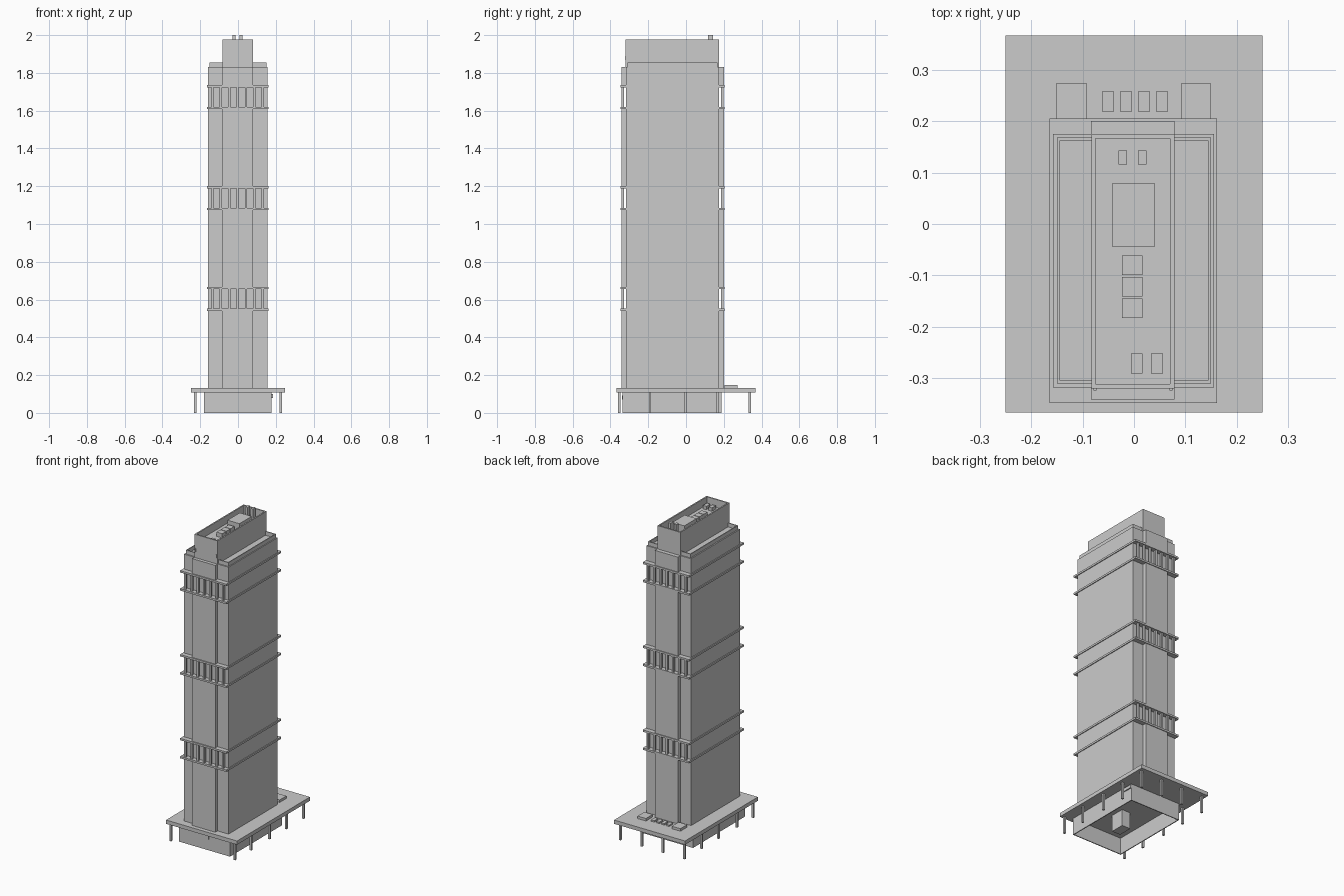
import bpy, bmesh

if "Cube" in bpy.data.objects:
    bpy.data.objects.remove(bpy.data.objects["Cube"])

YC = -0.071   # tower centre in y


def finish(name, bm):
    bmesh.ops.recalc_face_normals(bm, faces=bm.faces)
    me = bpy.data.meshes.new(name)
    bm.to_mesh(me)
    bm.free()
    ob = bpy.data.objects.new(name, me)
    bpy.context.collection.objects.link(ob)
    return ob


def add_box(bm, x0, x1, y0, y1, z0, z1):
    vs = bmesh.ops.create_cube(bm, size=1)["verts"]
    for v in vs:
        v.co = ((x0 + x1) / 2 + v.co.x * (x1 - x0),
                (y0 + y1) / 2 + v.co.y * (y1 - y0),
                (z0 + z1) / 2 + v.co.z * (z1 - z0))
    return vs


def boxes(name, *specs):
    bm = bmesh.new()
    for s in specs:
        add_box(bm, *s)
    return finish(name, bm)


def tray(name, spec, wall, depth, side=1):
    """Box hollowed from the top (side=1) or from the bottom (side=-1)."""
    bm = bmesh.new()
    add_box(bm, *spec)
    bm.normal_update()
    face = [f for f in bm.faces if f.normal.z * side > 0.9][0]
    bmesh.ops.inset_region(bm, faces=[face], thickness=wall)
    ext = bmesh.ops.extrude_discrete_faces(bm, faces=[face])["faces"][0]
    for v in ext.verts:
        v.co.z -= depth * side
    return finish(name, bm)


# Ground floor: hollow lobby walls, inner core and small wall boxes
tray("lobby_walls", (-0.181, 0.178, -0.335, 0.188, 0, 0.108), 0.008, 0.105, -1)
boxes("lobby_core", (-0.03, 0.03, -0.16, -0.07, 0, 0.108))
boxes("side_canopy", (0.17, 0.185, 0.13, 0.188, 0.08, 0.1))
boxes("front_sign_panel", (-0.03, 0.03, -0.339, -0.33, 0.07, 0.092))

# Podium slab on slim columns
boxes("podium_slab", (-0.25, 0.25, -0.367, 0.367, 0.107, 0.131))
cols = [(x, y) for x in (-0.226, 0.226) for y in (-0.353, -0.19, -0.004, 0.165, 0.337)]
cols += [(-0.075, 0.337), (0.075, 0.337)]
boxes("podium_columns", *[(x - 0.006, x + 0.006, y - 0.006, y + 0.006, 0, 0.11)
                          for x, y in cols])

# Terrace blocks behind the tower
boxes("terrace_large_blocks",
      (-0.152, -0.091, 0.205, 0.273, 0.13, 0.147),
      (0.091, 0.15, 0.205, 0.273, 0.13, 0.147))
boxes("terrace_small_blocks",
      *[(-0.062 + i * 0.035, -0.039 + i * 0.035, 0.219, 0.258, 0.13, 0.14)
        for i in range(4)])

# Main shaft
boxes("tower_shaft", (-0.158, 0.156, -0.318, 0.175, 0.13, 1.83))

# Bands: a pair of ledges with vertical fins on front and back
bands = [(0.54 + i * 0.534, 0.667 + i * 0.534) for i in range(3)]
T = 0.012
ledges, fins = [], []
for z0, z1 in bands:
    for z in (z0, z1 - T):
        ledges.append((-0.164, 0.161, -0.348, 0.205, z, z + T))
    for i in range(7):
        x = -0.135 + i * 0.0443
        for s in (-1, 1):
            a, b = sorted((YC + s * 0.257, YC + s * 0.27))
            fins.append((x - 0.006, x + 0.006, a, b, z0 + T, z1 - T))
boxes("band_ledges", *ledges)
boxes("band_fins", *fins)

# Central bays projecting front and back between the bands
zs = [0.13] + [z for b in bands for z in b] + [1.83]
bays = []
for z0, z1 in zip(zs[::2], zs[1::2]):
    bays.append((-0.084, 0.079, -0.341, -0.315, z0, z1))
    bays.append((-0.084, 0.079, 0.17, 0.2, z0, z1))
boxes("central_bays", *bays)

# Roof parapet and crown
tray("roof_parapet", (-0.15, 0.15, -0.31, 0.168, 1.82, 1.855), 0.008, 0.025)
tray("crown", (-0.083, 0.079, -0.32, 0.175, 1.825, 1.978), 0.012, 0.05)
boxes("crown_lamps", *[(x - 0.003, x + 0.003, -0.324, -0.318, 1.868, 1.89)
                       for x in (-0.076, 0.072)])

# Rooftop equipment inside the crown
F = 1.926
boxes("plant_room", (-0.043, 0.041, -0.044, 0.079, F, 1.972))
boxes("roof_vents", *[(-0.023, 0.017, y, y + 0.038, F, 1.955)
                      for y in (-0.099, -0.141, -0.183)])
boxes("roof_hatches", *[(x, x + 0.023, -0.291, -0.252, F, 1.95)
                        for x in (-0.006, 0.033)])
boxes("chimneys", *[(x, x + 0.016, 0.116, 0.143, F, 2.0)
                    for x in (-0.03, 0.008)])
